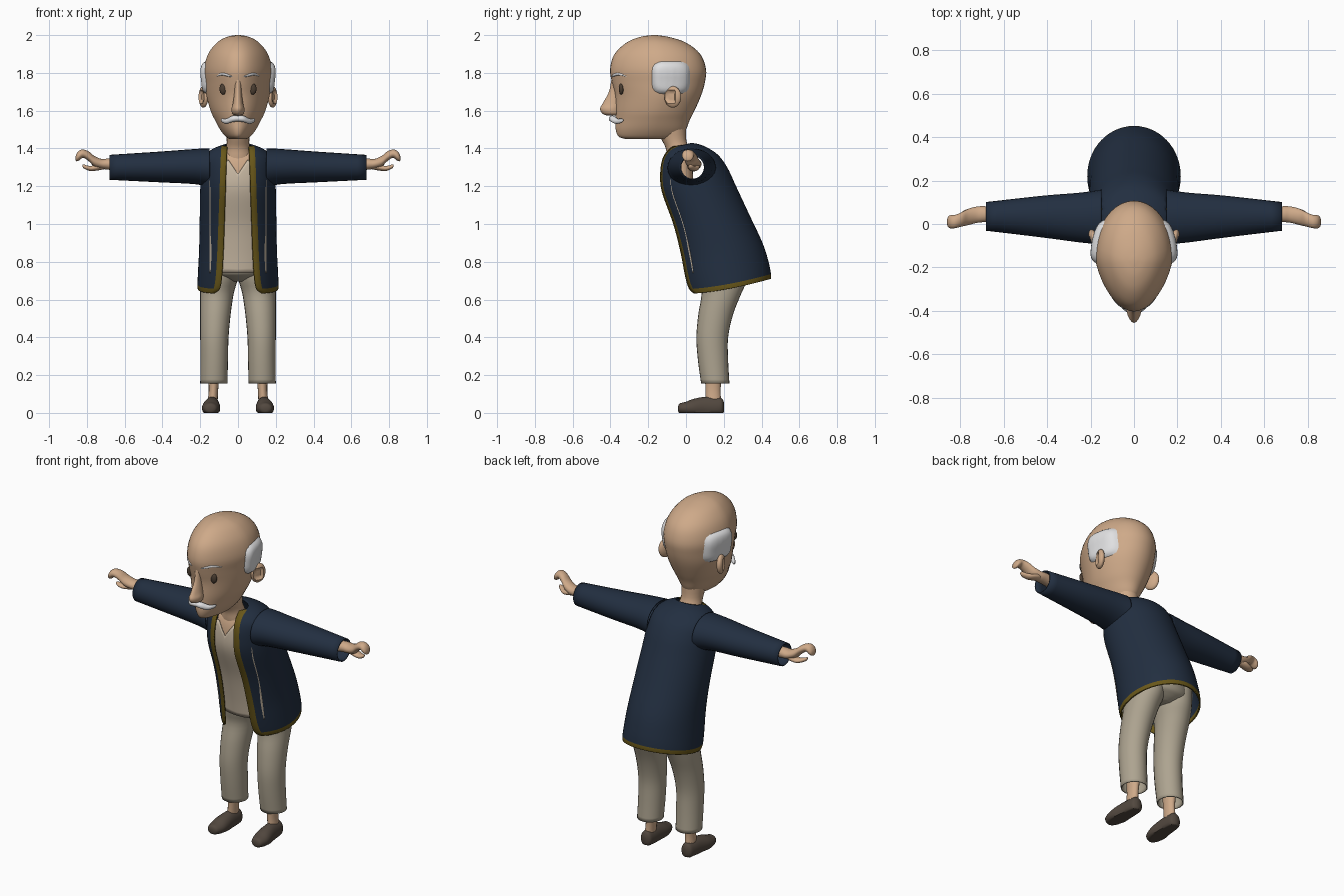
import bpy, bmesh, math
from mathutils import Vector


def material(name, r, g, b):
    m = bpy.data.materials.new(name)
    m.diffuse_color = (r, g, b, 1)
    return m


SKIN = material("skin", 0.62, 0.40, 0.25)
NAVY = material("navy cloth", 0.016, 0.028, 0.052)
GOLD = material("gold trim", 0.14, 0.095, 0.010)
SHIRT = material("cream shirt", 0.60, 0.50, 0.38)
PANTS = material("beige trousers", 0.42, 0.37, 0.28)
SHOE = material("brown leather", 0.085, 0.065, 0.050)
WHITE = material("white hair", 0.75, 0.75, 0.76)
EYE = material("dark eye", 0.07, 0.048, 0.032)


def finish(name, bm, mats, mirror=False, thick=0):
    bmesh.ops.recalc_face_normals(bm, faces=bm.faces)
    me = bpy.data.meshes.new(name)
    bm.to_mesh(me)
    bm.free()
    ob = bpy.data.objects.new(name, me)
    bpy.context.collection.objects.link(ob)
    for m in mats:
        me.materials.append(m)
    me.polygons.foreach_set("use_smooth", [True] * len(me.polygons))
    if thick:
        md = ob.modifiers.new("thickness", 'SOLIDIFY')
        md.thickness, md.offset = thick, -1
    if mirror:
        ob.modifiers.new("mirror", 'MIRROR')
    bpy.context.view_layer.objects.active = ob
    bpy.ops.object.select_all(action='DESELECT')
    ob.select_set(True)
    bpy.ops.object.shade_smooth_by_angle(angle=math.radians(50))
    return ob


def spline(rows, sub):
    """Catmull-Rom through rows of numbers."""
    out = []
    for i in range(len(rows) - 1):
        q = [rows[max(i - 1, 0)], rows[i], rows[i + 1], rows[min(i + 2, len(rows) - 1)]]
        for s in range(sub):
            t = s / sub
            out.append([0.5 * (2 * b + (c - a) * t + (2 * a - 5 * b + 4 * c - d) * t * t
                               + (3 * b - a - 3 * c + d) * t ** 3) for a, b, c, d in zip(*q)])
    return out + [list(rows[-1])]


def skin_rows(bm, rows, closed):
    faces = []
    for j in range(len(rows) - 1):
        n = len(rows[j])
        for i in range(n if closed else n - 1):
            k = (i + 1) % n
            f = bm.faces.new((rows[j][i], rows[j][k], rows[j + 1][k], rows[j + 1][i]))
            faces.append((f, i, j))
    return faces


def loft(name, rings, mat, axis='z', n=24, egg=0, mirror=False, caps=True, thick=0, sub=4, floor=-9):
    """Rings: position along the axis, two centre values, two radii."""
    bm = bmesh.new()
    rows = []
    for p, c1, c2, r1, r2 in spline(rings, sub):
        row = []
        for i in range(n):
            t = 2 * math.pi * i / n
            u = c1 + r1 * math.sin(t) * (1 - egg * max(0, math.cos(t)))
            v = c2 - r2 * math.cos(t)
            co = {'z': (u, v, p), 'x': (p, u, v), 'y': (u, p, v)}[axis]
            row.append(bm.verts.new((co[0], co[1], max(floor, co[2]))))
        rows.append(row)
    skin_rows(bm, rows, True)
    if caps:
        bm.faces.new(rows[0])
        bm.faces.new(rows[-1])
    return finish(name, bm, [mat], mirror, thick)


# Head: height, front, back, half width
prof = [(1.45, -0.32, -0.06, 0.045), (1.463, -0.357, -0.03, 0.066), (1.50, -0.372, 0.0, 0.095),
        (1.55, -0.372, 0.02, 0.122), (1.60, -0.374, 0.045, 0.145), (1.68, -0.376, 0.08, 0.167),
        (1.75, -0.392, 0.10, 0.175), (1.82, -0.402, 0.106, 0.180), (1.90, -0.378, 0.075, 0.158),
        (1.96, -0.315, 0.0, 0.112), (1.99, -0.245, -0.09, 0.06), (2.0, -0.18, -0.155, 0.01)]
head = loft("head", [(z, 0, (f + b) / 2, w, (b - f) / 2) for z, f, b, w in prof], SKIN, n=40, egg=0.2)
bpy.context.view_layer.update()


def hit(origin, direction):
    ok, loc, nor, idx = head.ray_cast(Vector(origin), Vector(direction))
    return loc if ok else Vector(origin)


def face_y(x, z):
    return hit((x, -1, z), (0, 1, 0)).y


loft("neck", [(1.22, 0, -0.02, 0.09, 0.06), (1.34, 0, -0.035, 0.078, 0.065), (1.40, 0, -0.045, 0.064, 0.062),
              (1.45, 0, -0.065, 0.06, 0.066), (1.55, 0, -0.09, 0.075, 0.09)], SKIN)
loft("nose", [(1.575, 0, -0.39, 0.012, 0.03), (1.585, 0, -0.395, 0.030, 0.048), (1.61, 0, -0.40, 0.034, 0.055),
              (1.64, 0, -0.39, 0.027, 0.05), (1.70, 0, -0.38, 0.019, 0.028), (1.77, 0, -0.378, 0.018, 0.016)],
     SKIN, n=16, egg=0.25)
loft("moustache", [(0, -0.39, 1.558, 0.018, 0.015), (0.03, -0.388, 1.556, 0.019, 0.017),
                   (0.06, -0.366, 1.544, 0.016, 0.014), (0.083, -0.342, 1.548, 0.01, 0.01),
                   (0.09, -0.335, 1.552, 0.003, 0.003)], WHITE, 'x', n=12, mirror=True)
loft("eyebrow", [(x, face_y(x, z), z, r, r) for x, z, r in
                 ((0.03, 1.78, 0.002), (0.05, 1.786, 0.006), (0.085, 1.794, 0.007), (0.115, 1.782, 0.002))],
     WHITE, 'x', n=10, mirror=True)


def ball(name, loc, size, mat, shape=None, turn=0):
    bm = bmesh.new()
    bmesh.ops.create_uvsphere(bm, u_segments=24, v_segments=14, radius=1)
    for v in bm.verts:
        if shape:
            shape(v.co)
        c = Vector((v.co.x * size[0], v.co.y * size[1], v.co.z * size[2]))
        ca, sa = math.cos(turn), math.sin(turn)
        v.co = Vector((c.x * ca - c.y * sa, c.x * sa + c.y * ca, c.z)) + Vector(loc)
    return finish(name, bm, [mat], True)


ball("eye", (0.078, face_y(0.078, 1.715) + 0.002, 1.715), (0.020, 0.013, 0.030), EYE)


# Ears with a hollowed outer side
def hollow(c):
    if c.x > 0 and math.hypot(c.y + 0.15, c.z) < 0.6:
        c.x *= 0.25


ball("ear", (0.183, -0.07, 1.673), (0.022, 0.047, 0.057), SKIN, hollow, -0.35)

# Hair patches laid over the sides of the head
bm = bmesh.new()
rows = []
for k in range(1, 11):
    r = k / 10
    row = []
    for i in range(32):
        t = 2 * math.pi * i / 32
        c, s = math.cos(t), math.sin(t)
        q = r / (abs(c) ** 4 + abs(s) ** 4) ** 0.25
        y, z = -0.08 + 0.105 * c * q, 1.775 + 0.09 * s * q
        x = hit((1, y, z), (-1, 0, 0)).x + 0.020 - 0.026 * r ** 8
        row.append(bm.verts.new((x, y, z)))
    rows.append(row)
skin_rows(bm, rows, True)
bm.faces.new(rows[0])
finish("side_hair", bm, [WHITE], True)

# Coat: front z, back z, front y, back y, half width, half opening
coat = [(1.41, 1.43, -0.09, 0.03, 0.08, 0.058), (1.38, 1.415, -0.115, 0.09, 0.14, 0.06),
        (1.34, 1.37, -0.135, 0.165, 0.183, 0.062), (1.27, 1.30, -0.147, 0.218, 0.195, 0.065),
        (1.17, 1.20, -0.14, 0.265, 0.20, 0.068), (1.0, 1.05, -0.082, 0.335, 0.203, 0.074),
        (0.85, 0.90, -0.047, 0.405, 0.206, 0.08), (0.72, 0.80, -0.025, 0.437, 0.212, 0.088),
        (0.655, 0.735, -0.01, 0.45, 0.215, 0.10), (0.63, 0.71, 0.0, 0.45, 0.213, 0.125)]
coat_rows = spline(coat, 5)
bm = bmesh.new()
rows = []
for zf, zb, yf, yb, w, gap in coat_rows:
    a0, a1 = math.asin(gap / w), math.asin(min(0.98, (gap + 0.030) / w))
    m = 44
    angles = [a0] + [a1 + (2 * math.pi - 2 * a1) * i / m for i in range(m + 1)] + [2 * math.pi - a0]
    row = []
    for a in angles:
        f = (1 - math.cos(a)) / 2
        row.append(bm.verts.new((w * math.sin(a), yf + (yb - yf) * f, zf + (zb - zf) * f ** 1.6)))
    rows.append(row)
cut = []
for f, i, j in skin_rows(bm, rows, False):
    f.material_index = int(i in (0, 45) or j >= len(rows) - 6)
    c = f.calc_center_median()
    if abs(c.x) > 0.14 and math.hypot((c.y - 0.03) / 0.10, (c.z - 1.305) / 0.075) < 1:
        cut.append(f)
bmesh.ops.delete(bm, geom=cut, context='FACES')  # arm holes
finish("coat_body", bm, [NAVY, GOLD], thick=0.008)
loft("coat_sleeve", [(0.15, 0.03, 1.298, 0.128, 0.103), (0.20, 0.03, 1.303, 0.12, 0.096),
                     (0.27, 0.03, 1.304, 0.112, 0.09), (0.42, 0.034, 1.302, 0.096, 0.081),
                     (0.68, 0.035, 1.30, 0.066, 0.066)], NAVY, 'x', mirror=True, caps=False, thick=0.006)


def front_y(z):
    for a, b in zip(coat_rows, coat_rows[1:]):
        if b[0] <= z <= a[0]:
            return a[2] + (b[2] - a[2]) * (a[0] - z) / (a[0] - b[0])
    return coat_rows[0][2]


# Shirt front with a V neck
bm = bmesh.new()
rows = []
for j in range(25):
    row = []
    for i in range(25):
        x = -0.15 + 0.3 * i / 24
        z = 0.74 + (min(1.34, 1.265 + 1.5 * abs(x)) - 0.74) * j / 24
        row.append(bm.verts.new((x, front_y(z) + 0.022 + 2 * x * x, z)))
    rows.append(row)
skin_rows(bm, rows, False)
finish("shirt_front", bm, [SHIRT], thick=0.004)

# Bare chest behind the V neck
bm = bmesh.new()
rows = []
for j in range(8):
    z = 1.22 + 0.18 * j / 7
    rows.append([bm.verts.new((x / 100, front_y(z) + 0.032 + 2 * (x / 100) ** 2, z)) for x in range(-7, 8)])
skin_rows(bm, rows, False)
finish("chest", bm, [SKIN], thick=0.004)

# Trousers
loft("trouser_leg", [(0.155, 0.128, 0.155, 0.072, 0.075), (0.28, 0.126, 0.143, 0.073, 0.080),
                     (0.40, 0.125, 0.139, 0.075, 0.084), (0.52, 0.120, 0.157, 0.081, 0.092),
                     (0.63, 0.112, 0.187, 0.089, 0.105), (0.71, 0.100, 0.197, 0.098, 0.130),
                     (0.80, 0.095, 0.20, 0.098, 0.14)], PANTS, mirror=True, caps=False, thick=0.006)
loft("trouser_hips", [(0.695, 0, 0.20, 0.05, 0.08), (0.715, 0, 0.195, 0.12, 0.125), (0.75, 0, 0.19, 0.185, 0.16),
                      (0.85, 0, 0.19, 0.18, 0.155)], PANTS)

# Ankles and shoes
loft("ankle", [(0.05, 0.135, 0.145, 0.027, 0.042), (0.12, 0.13, 0.143, 0.025, 0.040),
               (0.20, 0.128, 0.145, 0.030, 0.045)], SKIN, n=16, mirror=True)
loft("shoe", [(-0.042, 0.147, 0.022, 0.014, 0.012), (-0.033, 0.146, 0.024, 0.032, 0.026),
              (0.0, 0.144, 0.024, 0.045, 0.035), (0.04, 0.142, 0.026, 0.048, 0.048),
              (0.10, 0.138, 0.03, 0.042, 0.055), (0.16, 0.136, 0.03, 0.038, 0.053),
              (0.19, 0.135, 0.032, 0.032, 0.045), (0.202, 0.135, 0.032, 0.012, 0.02)],
     SHOE, 'y', mirror=True, floor=0)

# Hands: wrist with curled fingers, and a thumb below
loft("hand", [(0.60, 0.04, 1.31, 0.035, 0.032), (0.68, 0.045, 1.317, 0.037, 0.030),
              (0.72, 0.043, 1.318, 0.038, 0.026), (0.76, 0.033, 1.332, 0.038, 0.028),
              (0.79, 0.022, 1.358, 0.034, 0.026), (0.82, 0.012, 1.372, 0.031, 0.022),
              (0.842, 0.010, 1.362, 0.031, 0.026), (0.855, 0.010, 1.352, 0.024, 0.020),
              (0.860, 0.010, 1.348, 0.008, 0.008)], SKIN, 'x', n=18, mirror=True)
loft("thumb", [(0.70, 0.045, 1.312, 0.022, 0.02), (0.74, 0.045, 1.302, 0.028, 0.018),
               (0.775, 0.04, 1.294, 0.026, 0.014), (0.80, 0.03, 1.298, 0.02, 0.012),
               (0.818, 0.024, 1.306, 0.012, 0.010), (0.824, 0.022, 1.31, 0.004, 0.004)], SKIN, 'x', n=14, mirror=True)
